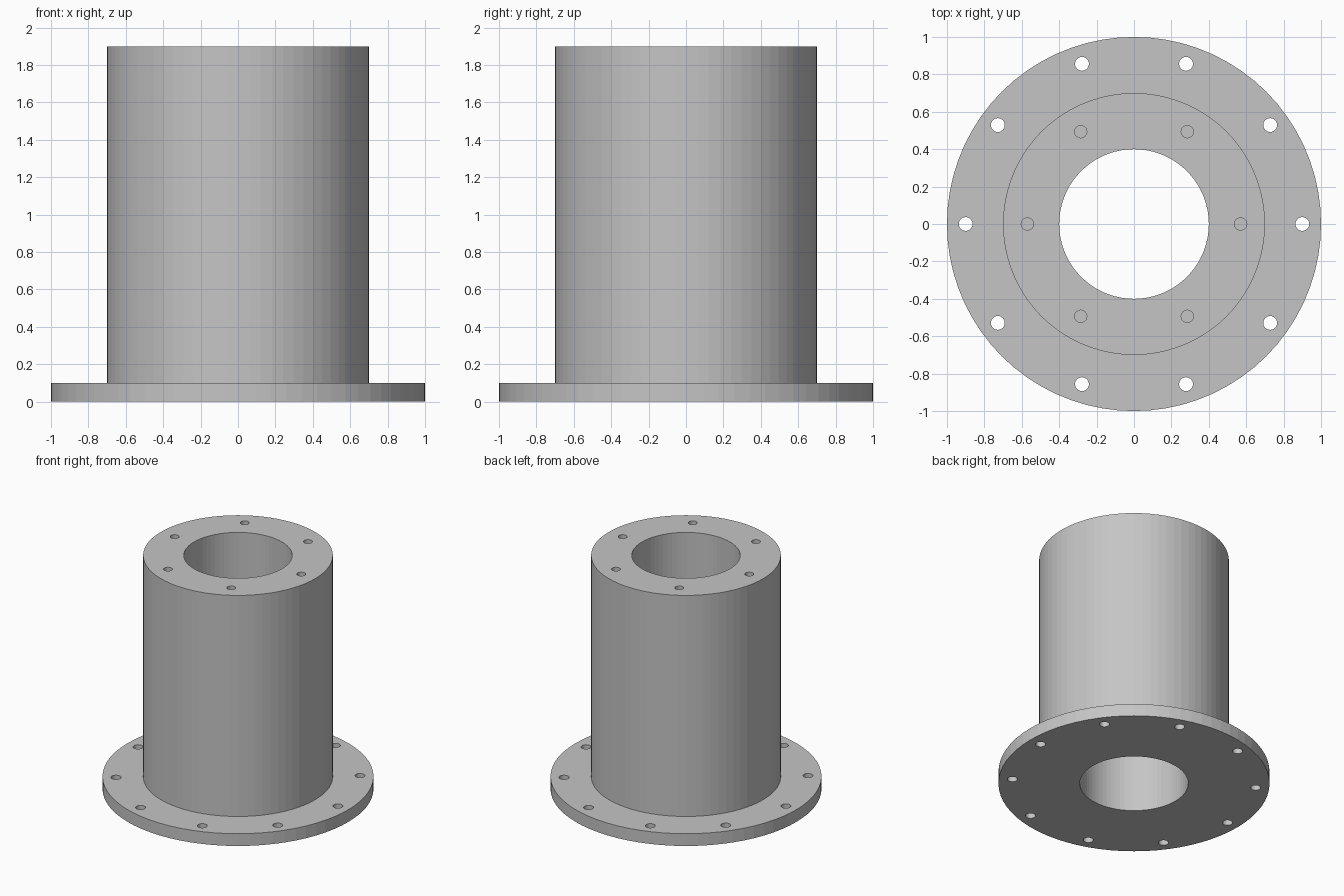
import bpy, bmesh
from math import cos, sin, tau
from mathutils import Matrix

cube = bpy.data.objects.get("Cube")
if cube:
    bpy.data.objects.remove(cube)

SEGMENTS = 72
FLANGE_R, BODY_R, BORE_R = 1.0, 0.7, 0.4
FLANGE_H, TOTAL_H = 0.1, 1.9

# One plain grey metal
grey = bpy.data.materials.new("grey_metal")
grey.use_nodes = True
colour = (0.56, 0.56, 0.56, 1)
grey.diffuse_color = colour
grey.node_tree.nodes["Principled BSDF"].inputs["Base Color"].default_value = colour


def add_object(name, bm):
    bmesh.ops.recalc_face_normals(bm, faces=bm.faces)
    mesh = bpy.data.meshes.new(name)
    bm.to_mesh(mesh)
    bm.free()
    mesh.materials.append(grey)
    obj = bpy.data.objects.new(name, mesh)
    bpy.context.collection.objects.link(obj)
    return obj


def revolve(name, profile):
    """Sweep a closed radius/height profile around z."""
    bm = bmesh.new()
    rings = []
    for i in range(SEGMENTS):
        a = tau * i / SEGMENTS
        rings.append([bm.verts.new((r * cos(a), r * sin(a), z)) for r, z in profile])
    n = len(profile)
    for i, ring in enumerate(rings):
        following = rings[(i + 1) % SEGMENTS]
        for j in range(n):
            k = (j + 1) % n
            bm.faces.new((ring[j], following[j], following[k], ring[k]))
    return add_object(name, bm)


def drill_circle(bm, count, pitch_r, hole_r, bottom, top):
    """Ring of drill cylinders, evenly spaced from +x."""
    for i in range(count):
        a = tau * i / count
        place = Matrix.Translation((pitch_r * cos(a), pitch_r * sin(a), (bottom + top) / 2))
        bmesh.ops.create_cone(bm, cap_ends=True, segments=24, radius1=hole_r,
                              radius2=hole_r, depth=top - bottom, matrix=place)


# Flanged sleeve with a bore right through
sleeve = revolve("flanged_sleeve", [
    (BORE_R, 0), (FLANGE_R, 0), (FLANGE_R, FLANGE_H),
    (BODY_R, FLANGE_H), (BODY_R, TOTAL_H), (BORE_R, TOTAL_H)])

# Ten through holes in the flange, six blind holes in the top rim
drills = bmesh.new()
drill_circle(drills, 10, 0.9, 0.037, -0.05, FLANGE_H + 0.05)
drill_circle(drills, 6, 0.57, 0.033, TOTAL_H - 0.2, TOTAL_H + 0.05)
cutter = add_object("hole_cutters", drills)
cutter.hide_render = True

cut = sleeve.modifiers.new("bolt_holes", 'BOOLEAN')
cut.operation = 'DIFFERENCE'
cut.solver = 'EXACT'
cut.object = cutter
bpy.context.view_layer.objects.active = sleeve
sleeve.select_set(True)
bpy.ops.object.modifier_apply(modifier=cut.name)
bpy.data.objects.remove(cutter)
